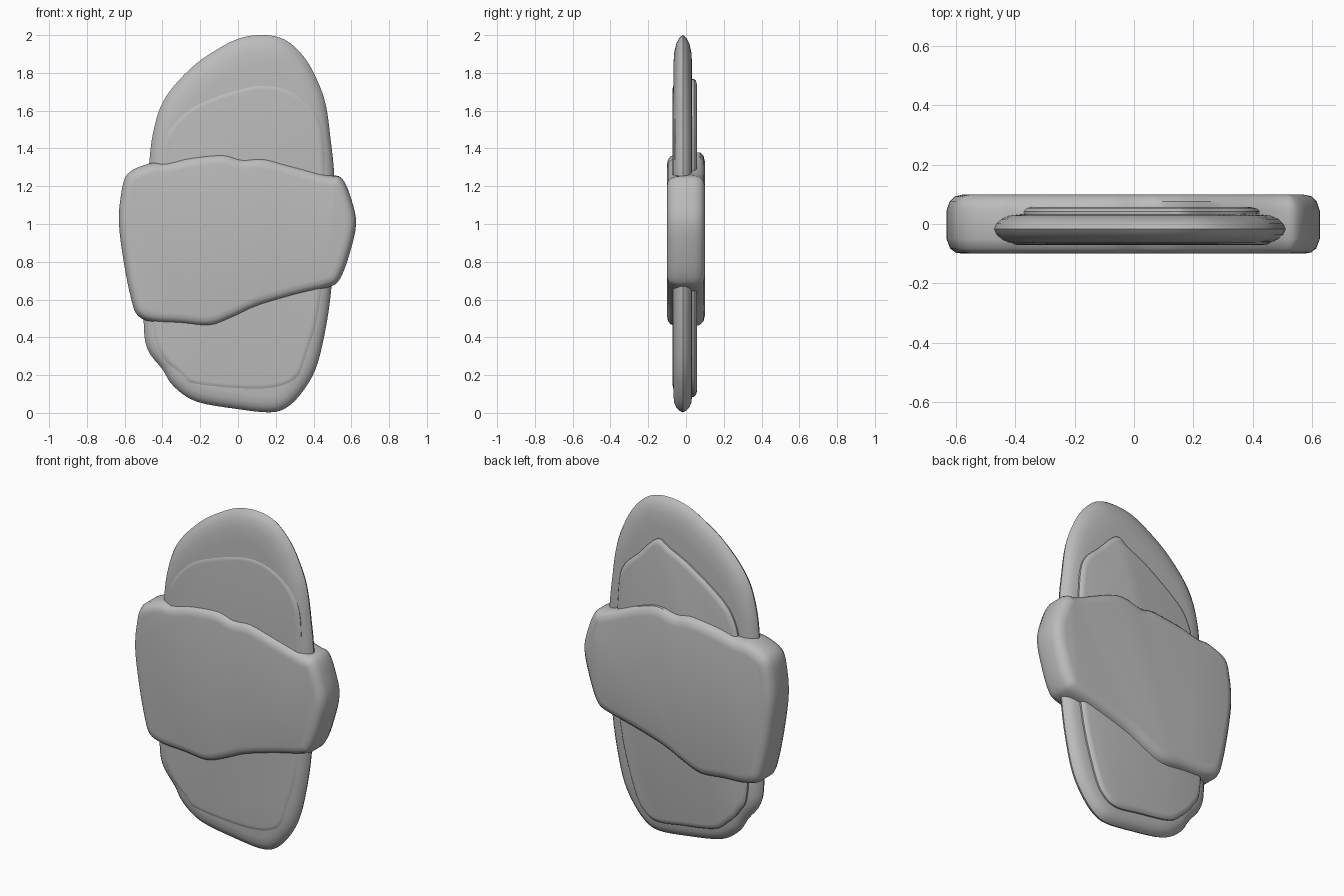
import bpy, bmesh, math
from mathutils import Vector

if "Cube" in bpy.data.objects:
    bpy.data.objects.remove(bpy.data.objects["Cube"])

grey = bpy.data.materials.new("stone grey")
grey.diffuse_color = (0.5, 0.5, 0.5, 1)
grey.use_nodes = True
grey.node_tree.nodes["Principled BSDF"].inputs["Base Color"].default_value = grey.diffuse_color


def smooth_loop(pts, steps=4):
    """Closed Catmull-Rom curve through the points (x, z)."""
    p = [Vector(q) for q in pts]
    n, out = len(p), []
    for i in range(n):
        a, b, c, d = p[i - 1], p[i], p[(i + 1) % n], p[(i + 2) % n]
        for k in range(steps):
            t = k / steps
            out.append(0.5 * (2 * b + (c - a) * t + (2 * a - 5 * b + 4 * c - d) * t ** 2
                              + (3 * b - a - 3 * c + d) * t ** 3))
    return out


def slab(name, pts, profile, widen=lambda z: 1, tweak=lambda p, y: p):
    """Rounded slab: counter-clockwise outline lofted through (inset, y) steps, front to back."""
    loop = smooth_loop(pts)
    n = len(loop)
    bm = bmesh.new()
    rings = []
    for inset, y in profile:
        ring = []
        for i, p in enumerate(loop):
            t = (loop[(i + 2) % n] - loop[i - 2]).normalized()
            q = p + Vector((-t.y, t.x)) * inset * widen(p.y)
            q = tweak(q, y)
            ring.append(bm.verts.new((q.x, y, q.y)))
        rings.append(ring)
    for r, s in zip(rings, rings[1:]):
        for i in range(n):
            j = (i + 1) % n
            bm.faces.new((r[i], r[j], s[j], s[i]))
    bm.faces.new(rings[0])
    bm.faces.new(rings[-1][::-1])
    bmesh.ops.recalc_face_normals(bm, faces=bm.faces)
    me = bpy.data.meshes.new(name)
    bm.to_mesh(me)
    bm.free()
    me.materials.append(grey)
    ob = bpy.data.objects.new(name, me)
    bpy.context.collection.objects.link(ob)
    bpy.context.view_layer.objects.active = ob
    bpy.ops.object.select_all(action='DESELECT')
    ob.select_set(True)
    bpy.ops.object.shade_smooth_by_angle(angle=math.radians(40))
    return ob


# long oval body, thinning toward the top
body = [(.17, .003), (.26, .03), (.34, .11), (.41, .23), (.455, .4), (.49, .62), (.515, .95),
        (.51, 1.25), (.49, 1.45), (.465, 1.63), (.42, 1.76), (.36, 1.87), (.28, 1.955),
        (.2, 1.993), (.1, 2.0), (0, 1.98), (-.1, 1.93), (-.22, 1.85), (-.34, 1.73),
        (-.41, 1.62), (-.45, 1.48), (-.47, 1.32), (-.5, .9), (-.5, .5), (-.48, .34),
        (-.4, .23), (-.34, .14), (-.22, .06), (0, .02)]
half = [(.09, .05), (.05, .045), (.025, .034), (.008, .018)]
prof = [(i, -.017 - h) for i, h in half] + [(0, -.017)] + [(i, -.017 + h) for i, h in half[::-1]]
slab("body", body, prof, widen=lambda z: 1 + .8 * min(1, max(0, (z - 1.5) / .4)))

# thin raised panel on the front face
front = [(.12, .12), (.3, .17), (.37, .32), (.43, .55), (.46, .9), (.46, 1.3), (.43, 1.55),
         (.3, 1.7), (.1, 1.74), (-.17, 1.66), (-.3, 1.58), (-.39, 1.46), (-.415, 1.3),
         (-.45, .9), (-.45, .45), (-.4, .3), (-.3, .2), (-.22, .145)]
slab("front_panel", front, [(.03, -.071), (.012, -.069), (0, -.06), (0, -.03)])

# thicker raised panel on the back face
back = [(.16, .085), (.25, .13), (.31, .24), (.39, .53), (.43, .9), (.42, 1.33), (.39, 1.53),
        (.28, 1.65), (.16, 1.765), (.08, 1.73), (-.06, 1.66), (-.26, 1.52), (-.34, 1.42),
        (-.38, 1.28), (-.44, .9), (-.43, .42), (-.38, .29), (-.3, .2), (-.21, .14), (0, .105)]
slab("back_panel", back, [(0, 0), (0, .042), (.01, .053), (.03, .058)])

# wide irregular band wrapped around the middle
band = [(-.63, 1.0), (-.605, .8), (-.565, .6), (-.53, .515), (-.45, .48), (-.3, .47),
        (-.15, .458), (-.03, .5), (.1, .56), (.3, .62), (.48, .665), (.54, .71), (.59, .84),
        (.625, 1.0), (.6, 1.13), (.55, 1.24), (.47, 1.26), (.25, 1.32), (.13, 1.35),
        (.02, 1.345), (-.08, 1.37), (-.25, 1.355), (-.38, 1.325), (-.47, 1.32),
        (-.585, 1.265), (-.62, 1.15)]


def lift_back(p, y):
    # the back rim rises a little right of the middle
    if p.y > 1 and y > 0:
        p.y += .045 * min(1, y / .06) * math.exp(-((p.x - .2) / .2) ** 2)
    return p


slab("middle_band", band, [(.055, -.1), (.03, -.096), (.012, -.082), (0, -.05), (0, .045),
                           (.01, .075), (.028, .093), (.06, .1)], tweak=lift_back)
